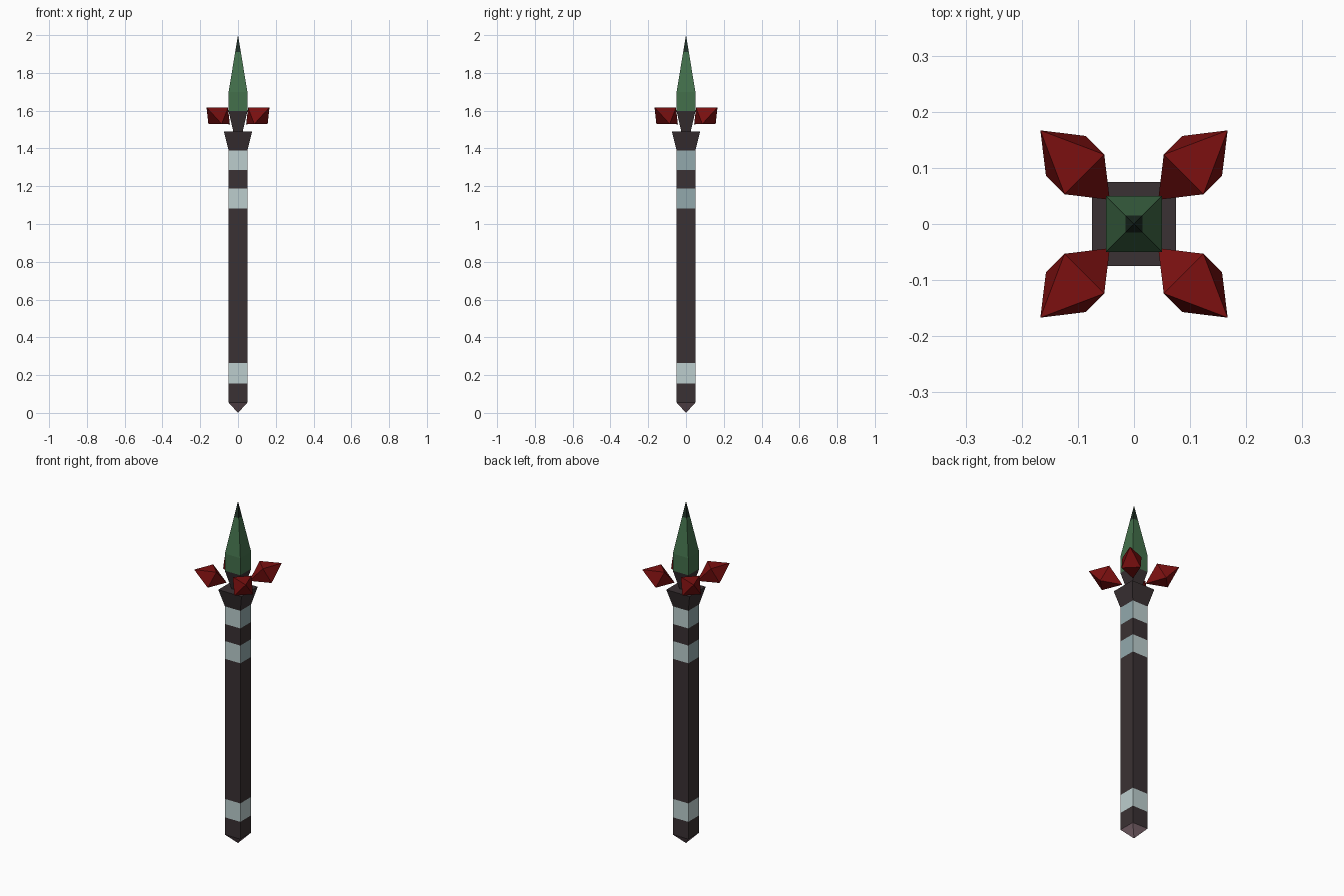
import bpy, bmesh, math
from mathutils import Vector

if "Cube" in bpy.data.objects:
    bpy.data.objects.remove(bpy.data.objects["Cube"])


def material(name, r, g, b):
    def lin(c):
        c /= 255
        return c / 12.92 if c <= 0.04045 else ((c + 0.055) / 1.055) ** 2.4
    m = bpy.data.materials.new(name)
    m.diffuse_color = (lin(r), lin(g), lin(b), 1)
    m.use_nodes = True
    m.node_tree.nodes["Principled BSDF"].inputs["Base Color"].default_value = m.diffuse_color
    return m


WOOD = material("dark wood", 58, 49, 51)
PALE = material("pale wrap", 188, 206, 206)
GREY = material("grey wrap", 146, 169, 172)
BUTT = material("mauve butt", 138, 112, 121)
GREEN = material("green blade", 67, 112, 75)
TIP = material("blackened tip", 30, 46, 36)
RED = material("red crystal", 124, 16, 16)


def finish(name, bm, mats):
    bmesh.ops.recalc_face_normals(bm, faces=bm.faces)
    mesh = bpy.data.meshes.new(name)
    bm.to_mesh(mesh)
    bm.free()
    for m in mats:
        mesh.materials.append(m)
    obj = bpy.data.objects.new(name, mesh)
    bpy.context.collection.objects.link(obj)
    return obj


def square_loft(name, profile, mats, pick=lambda c, n: 0):
    """Loft square sections given as (half width, z); zero width makes a point."""
    bm = bmesh.new()
    rings = []
    for h, z in profile:
        corners = [(0, 0)] if h == 0 else [(-h, -h), (h, -h), (h, h), (-h, h)]
        rings.append([bm.verts.new((x, y, z)) for x, y in corners])
    for a, b in zip(rings, rings[1:]):
        for i in range(4):
            j = (i + 1) % 4
            quad = [a[i % len(a)], a[j % len(a)], b[j % len(b)], b[i % len(b)]]
            bm.faces.new(list(dict.fromkeys(quad)))
    for ring in (rings[0], rings[-1]):
        if len(ring) == 4:
            bm.faces.new(ring)
    bm.normal_update()
    for f in bm.faces:
        f.material_index = pick(f.calc_center_median(), f.normal)
    return finish(name, bm, mats)


# Shaft with pointed butt and three wrapped bands
def shaft_colour(c, n):
    if c.z < 0.055:
        return 3
    if 0.156 < c.z < 0.264:
        return 1
    if 1.083 < c.z < 1.187 or 1.287 < c.z < 1.389:
        return 2 if abs(n.x) > 0.5 else 1
    return 0


levels = [0.055, 0.156, 0.264, 1.083, 1.187, 1.287, 1.39]
square_loft("shaft", [(0, 0)] + [(0.05, z) for z in levels],
            [WOOD, PALE, GREY, BUTT], shaft_colour)

# Flared collar and the neck that holds the blade
square_loft("collar", [(0.05, 1.39), (0.075, 1.49)], [WOOD])
square_loft("neck", [(0.025, 1.49), (0.05, 1.598)], [WOOD])

# Spear blade with dark point
square_loft("blade", [(0.05, 1.598), (0.05, 1.698), (0.015, 1.91), (0, 2.0)],
            [GREEN, TIP], lambda c, n: 1 if c.z > 1.91 else 0)

# Four tilted crystals around the neck, on the diagonals
for k in range(4):
    ang = math.pi / 4 + k * math.pi / 2
    out = Vector((math.cos(ang), math.sin(ang), 0))
    side = Vector((-out.y, out.x, 0))
    up = Vector((0, 0, 1))
    axis = out * 0.0875 + up * 0.045
    perp = out * -0.0235 + up * 0.0435
    mid = out * 0.1485 + up * 1.573
    bm = bmesh.new()
    ends = [bm.verts.new(mid + axis * s) for s in (-1, 1)]
    ring = [bm.verts.new(mid + perp * p + side * 0.05 * s)
            for p, s in ((1, -1), (1, 1), (-1, 1), (-1, -1))]
    for end in ends:
        for i in range(4):
            bm.faces.new((ring[i], ring[(i + 1) % 4], end))
    finish(f"crystal_{k + 1}", bm, [RED])
